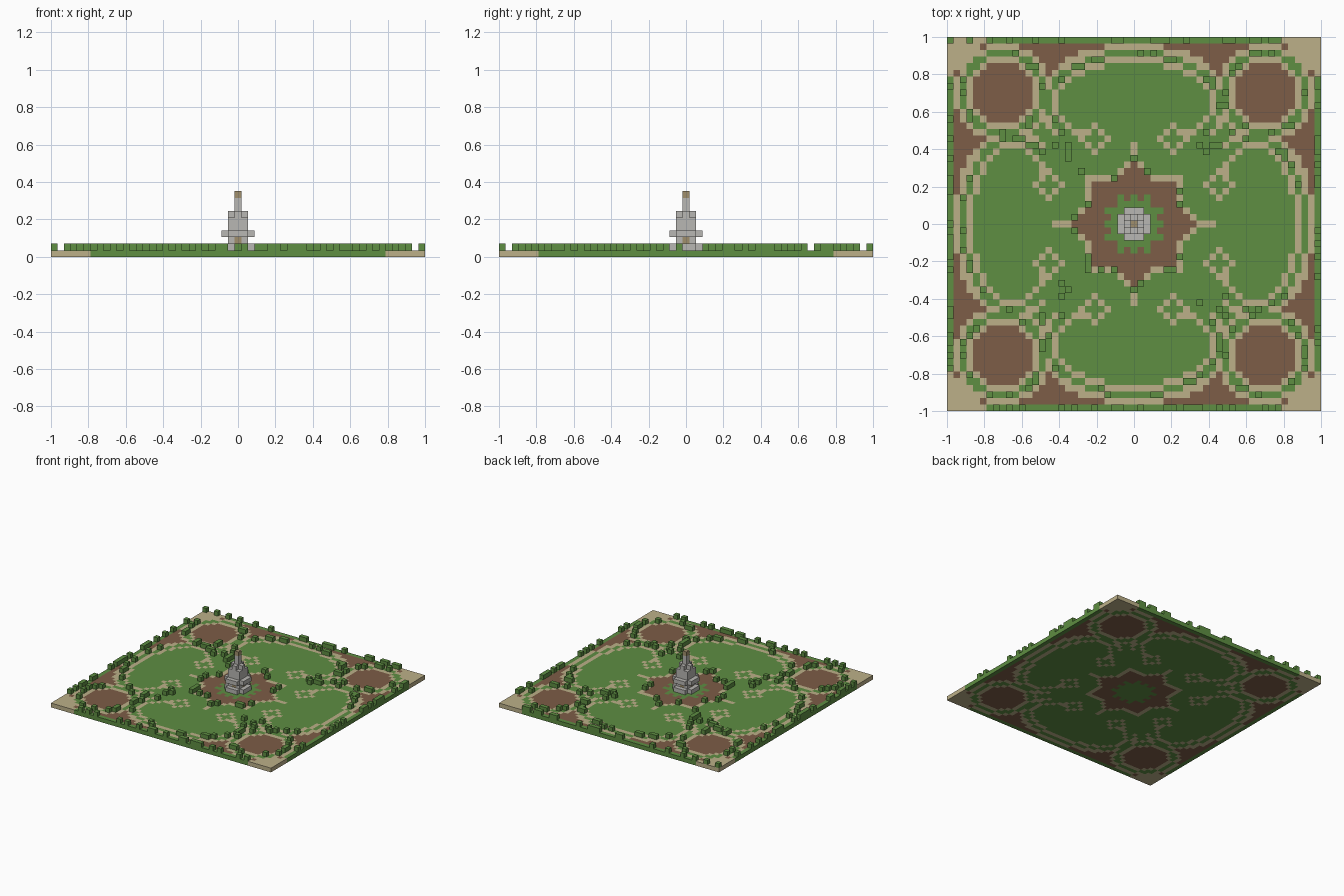
import bpy, bmesh, random
from math import hypot
from mathutils import Matrix, Vector

old = bpy.data.objects.get("Cube")
if old:
    bpy.data.objects.remove(old, do_unlink=True)

random.seed(7)
N = 57                 # garden is N x N cells
HALF = N // 2
CELL = 2 / N


def material(name, code):
    def linear(c):
        return c / 12.92 if c <= 0.04045 else ((c + 0.055) / 1.055) ** 2.4
    rgb = [linear(int(code[i:i + 2], 16) / 255) for i in (0, 2, 4)]
    m = bpy.data.materials.new(name)
    m.use_nodes = True
    m.diffuse_color = (*rgb, 1)
    m.node_tree.nodes["Principled BSDF"].inputs["Base Color"].default_value = (*rgb, 1)
    return m


GREEN, TAN, BROWN = range(3)
grass = material("grass green", "5E8E42")
path = material("path tan", "BCB089")
soil = material("soil brown", "7D5D47")
stone = material("stone grey", "B9B7B3")
bronze = material("bronze tan", "A08F6C")


def finish(name, bm, mats):
    mesh = bpy.data.meshes.new(name)
    bm.to_mesh(mesh)
    bm.free()
    for m in mats:
        mesh.materials.append(m)
    ob = bpy.data.objects.new(name, mesh)
    bpy.context.collection.objects.link(ob)
    return ob


def blocks(name, cells, mat):
    """One cube for every (x, y, layer) cell."""
    bm = bmesh.new()
    for x, y, k in cells:
        bmesh.ops.create_cube(bm, size=CELL, matrix=Matrix.Translation(
            Vector((x, y, k + 0.5)) * CELL))
    return finish(name, bm, [mat])


def folded(x, y):
    """Garden is eightfold symmetric: fold a cell into one octant."""
    return sorted((abs(x), abs(y)))


def lobe_distance(x, y):
    """Approximate signed distance to the oval path's planted centre line."""
    a, b, v = 13, 7.5, y - 18.5
    e = hypot(x / a, v / b)
    slope = hypot(x / a ** 2, v / b ** 2) / max(e, 0.01)
    return (e - 1) / max(slope, 0.01)


def bed_distance(x, y):
    return hypot(x - 20, y - 20) - 6


def ring_core(x, y):
    lobe = y >= 14 and abs(lobe_distance(x, y)) < 0.5
    return lobe or abs(bed_distance(x, y)) < 0.5


def ground_colour(cx, cy):
    x, y = folded(cx, cy)
    lobe, bed = lobe_distance(x, y), bed_distance(x, y)
    # corner paving and hedge border
    if x + y >= 51:
        return TAN
    if y == HALF:
        return GREEN
    # round corner beds and oval lawns with double paths
    if ring_core(x, y):
        return GREEN
    if abs(bed) < 1.5 or (y >= 14 and abs(lobe) < 1.5):
        return TAN
    if bed < 0:
        return BROWN
    # small diamond loops at the oval ends
    if abs(x - 6) + abs(y - 13) == 2:
        return TAN
    # eight-pointed star around the monument
    if hypot(x, y) < 4.6:
        return BROWN if (x, y) in ((1, 4), (3, 3)) else GREEN
    if x + y <= 9 or y <= 6:
        return BROWN
    if x + y <= 10 or (y == 7 and x >= 4) or (x == 0 and y <= 12):
        return TAN
    # soil between the outer paths
    if y >= 21 and lobe > 0 and bed > 0:
        return BROWN
    return GREEN


# Ground slab
bm = bmesh.new()
bmesh.ops.create_grid(bm, x_segments=N, y_segments=N, size=1)
ext = bmesh.ops.extrude_face_region(bm, geom=bm.faces[:], use_keep_orig=True)
top = [g for g in ext["geom"] if isinstance(g, bmesh.types.BMVert)]
bmesh.ops.translate(bm, verts=top, vec=(0, 0, CELL))
bmesh.ops.recalc_face_normals(bm, faces=bm.faces[:])
for f in bm.faces:
    c = f.calc_center_median() / CELL
    cx, cy = (max(-HALF, min(HALF, round(v))) for v in c.xy)
    f.material_index = ground_colour(cx, cy)
finish("garden_ground", bm, [grass, path, soil])


# Clipped shrubs along the border, paths and star
def shrub_chance(cx, cy):
    x, y = folded(cx, cy)
    if y == HALF:
        return 0.32 if x <= 22 else 0.04
    if ring_core(x, y):
        return 0.28
    if x == y and 8 <= x <= 13:
        return 0.4
    if y == 7 and x >= 5 or (x + y == 10 and x < 4):
        return 0.3
    if 11 <= y <= 17 and x >= 8 and ground_colour(cx, cy) == GREEN:
        return 0.1 if lobe_distance(x, y) > 1 else 0
    return 0


span = range(-HALF, HALF + 1)
blocks("shrubs", [(x, y, 1) for x in span for y in span
                  if random.random() < shrub_chance(x, y)], grass)


# Monument
def layer(k, r, corners=True):
    s = range(-r, r + 1)
    return [(x, y, k) for x in s for y in s
            if corners or abs(x) + abs(y) < 2 * r]


doors = [(1, 0, 2), (-1, 0, 2), (0, 1, 2), (0, -1, 2)]
blocks("monument_base", layer(1, 2, False), stone)
blocks("monument_arches", [c for c in layer(2, 1) if c not in doors], stone)
blocks("arch_openings", doors, bronze)
blocks("monument_gallery", layer(3, 2, False), stone)
blocks("monument_tower", layer(4, 1) + layer(5, 1) + layer(6, 1, False), stone)
blocks("monument_spire", [(0, 0, 7), (0, 0, 8)], stone)
blocks("spire_cap", [(0, 0, 9)], bronze)
